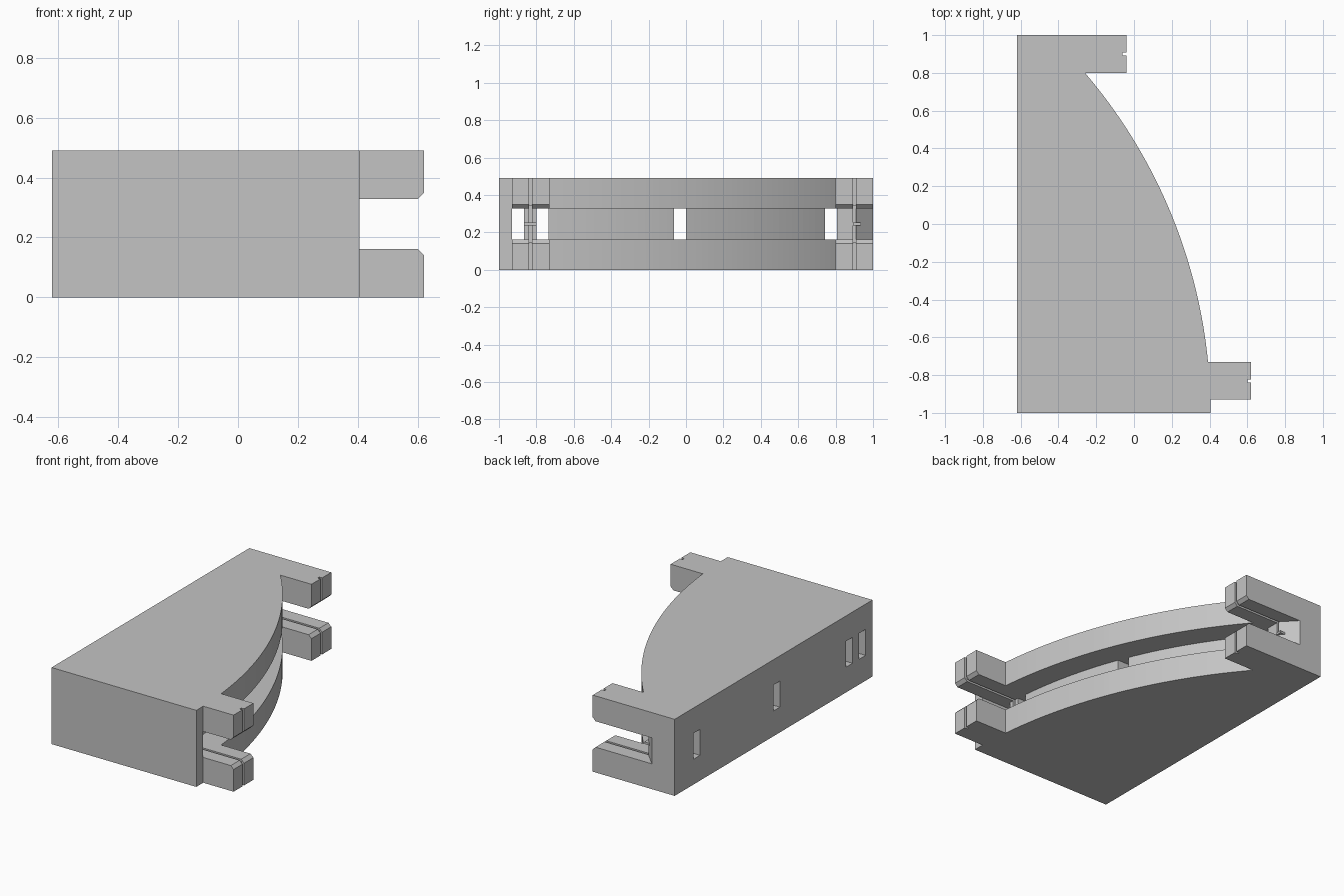
import bpy
import math

if "Cube" in bpy.data.objects:
    bpy.data.objects.remove(bpy.data.objects["Cube"])

grey = bpy.data.materials.new("plain grey")
grey.use_nodes = True
grey.diffuse_color = (0.55, 0.55, 0.55, 1)
grey.node_tree.nodes["Principled BSDF"].inputs["Base Color"].default_value = (0.55, 0.55, 0.55, 1)

HEIGHT, LOW, HIGH = 0.49, 0.162, 0.328
CX, CY, R_OUT, R_IN = -2.365, -1.0, 2.77, 2.61


def prism(name, pts, a, b, axis="z"):
    """Extrude a closed 2D profile from a to b along z (xy profile) or y (xz profile)."""
    def place(p, d):
        return (p[0], p[1], d) if axis == "z" else (p[0], d, p[1])
    n = len(pts)
    verts = [place(p, a) for p in pts] + [place(p, b) for p in pts]
    faces = [list(range(n))[::-1], list(range(n, 2 * n))]
    faces += [[i, (i + 1) % n, n + (i + 1) % n, n + i] for i in range(n)]
    mesh = bpy.data.meshes.new(name)
    mesh.from_pydata(verts, [], faces)
    mesh.materials.append(grey)
    obj = bpy.data.objects.new(name, mesh)
    bpy.context.collection.objects.link(obj)
    # make all normals point outward
    bpy.context.view_layer.objects.active = obj
    bpy.ops.object.mode_set(mode="EDIT")
    bpy.ops.mesh.select_all(action="SELECT")
    bpy.ops.mesh.normals_make_consistent(inside=False)
    bpy.ops.object.mode_set(mode="OBJECT")
    return obj


def box(name, x0, x1, y0, y1, z0, z1):
    return prism(name, [(x0, y0), (x1, y0), (x1, y1), (x0, y1)], z0, z1)


def cut(target, cutter):
    mod = target.modifiers.new("cut", "BOOLEAN")
    mod.operation = "DIFFERENCE"
    mod.solver = "EXACT"
    mod.object = cutter
    bpy.context.view_layer.objects.active = target
    bpy.ops.object.modifier_apply(modifier=mod.name)
    bpy.data.objects.remove(cutter)


def arc(radius, y_start, y_end, steps=48):
    a0 = math.asin((y_start - CY) / radius)
    a1 = math.asin((y_end - CY) / radius)
    angles = [a0 + (a1 - a0) * i / steps for i in range(steps + 1)]
    return [(CX + radius * math.cos(a), CY + radius * math.sin(a)) for a in angles]


# Block with a curved side and two prongs
outline = [(-0.62, -1), (-0.62, 1), (-0.04, 1), (-0.04, 0.8)]
outline += arc(R_OUT, 0.8, -0.73)
outline += [(0.62, -0.73), (0.62, -0.93), (0.405, -0.93), (0.405, -1)]
body = prism("curved_block", outline, 0, HEIGHT)

# Slot following the curve, open at the back
slot = [(0.9, 1.1), (-0.458, 1.1), (-0.458, 1), (-0.37, 0.908), (-0.37, 0.808)]
slot += arc(R_IN, 0.808, -0.93) + [(0.9, -0.93)]
cut(body, prism("slot_cutter", slot, LOW, HIGH))

# Holes through to the flat side
for y0, y1 in [(0.744, 0.808), (-0.063, 0.001), (-0.798, -0.734), (-0.93, -0.866)]:
    cut(body, box("hole_cutter", -0.8, 0.3, y0, y1, LOW, HIGH))

# Chamfered tips and narrow grooves on the prongs
for tip, wall, y in [(-0.04, -0.37, 0.9), (0.62, 0.235, -0.832)]:
    flare = [(tip - 0.02, LOW), (tip + 0.02, LOW - 0.04),
             (tip + 0.02, HIGH + 0.04), (tip - 0.02, HIGH)]
    cut(body, prism("chamfer_cutter", flare, y - 0.12, y + 0.12, "y"))
    cut(body, box("groove_cutter", wall - 0.015, tip + 0.05, y - 0.008, y + 0.008,
                  LOW - 0.015, HIGH + 0.015))
    cut(body, box("tip_cutter", tip - 0.02, tip + 0.05, y - 0.008, y + 0.008, -0.1, 0.6))

# Small catches inside the slot
box("back_catch", -0.42, -0.36, 0.893, 0.935, 0.238, 0.252)
box("front_catch", 0.2, 0.25, -0.865, -0.8, 0.238, 0.252)
